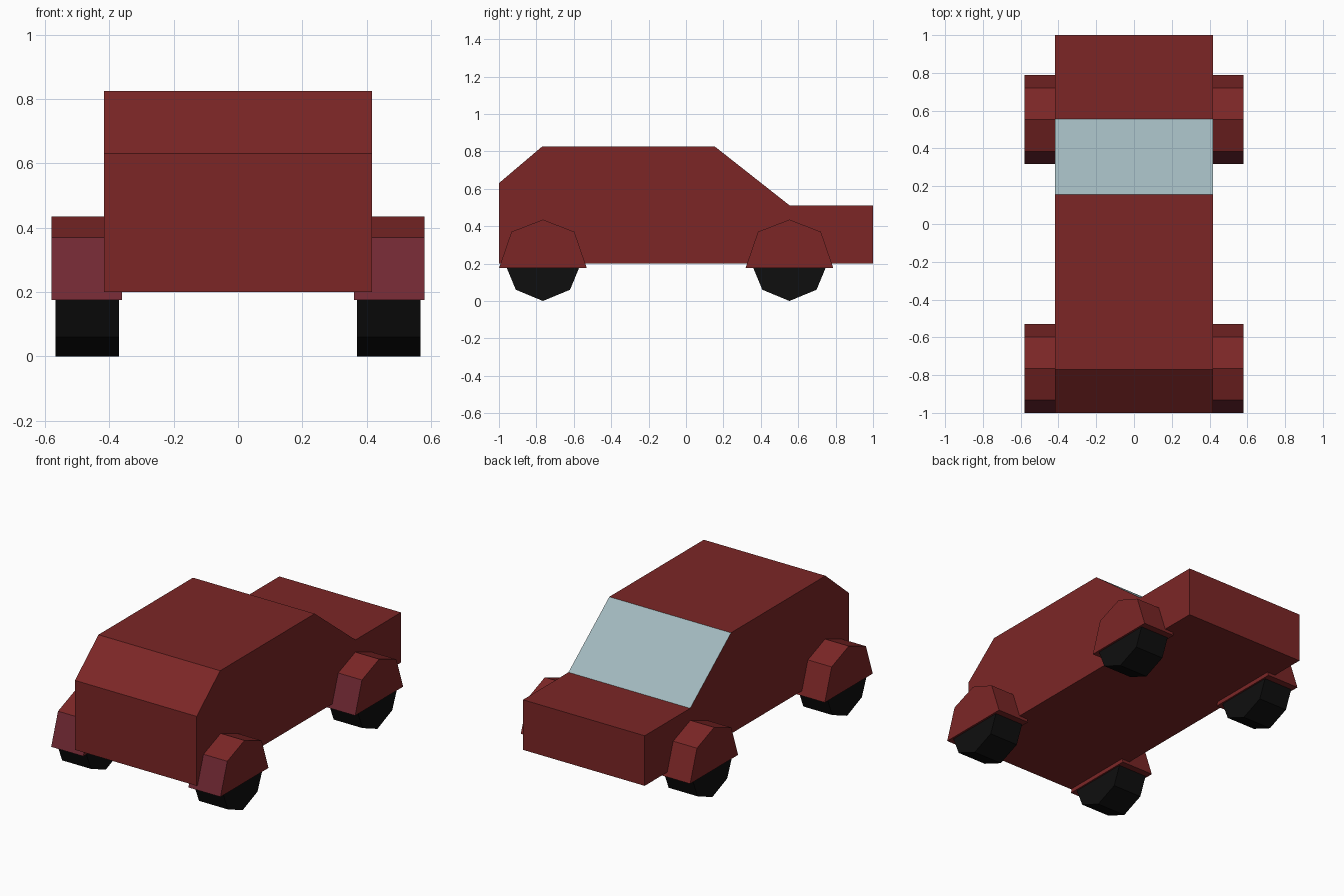
import bpy, bmesh, math

if "Cube" in bpy.data.objects:
    bpy.data.objects.remove(bpy.data.objects["Cube"])


def material(name, rgb):
    m = bpy.data.materials.new(name)
    m.diffuse_color = (*rgb, 1.0)
    m.use_nodes = True
    m.node_tree.nodes["Principled BSDF"].inputs["Base Color"].default_value = m.diffuse_color
    return m


RED = material("dark_red_paint", (0.2, 0.0195, 0.0195))
PLUM = material("plum_paint", (0.165, 0.0215, 0.033))
GLASS = material("pale_blue_glass", (0.355, 0.48, 0.51))
BLACK = material("black_rubber", (0.0045, 0.0045, 0.0045))


def extrude_profile(name, profile, x0, x1, mats, rule=None):
    """Flat-shaded prism: a (y, z) profile swept along x from x0 to x1."""
    bm = bmesh.new()
    face = bm.faces.new([bm.verts.new((x0, y, z)) for y, z in profile])
    ext = bmesh.ops.extrude_face_region(bm, geom=[face])
    moved = [g for g in ext["geom"] if isinstance(g, bmesh.types.BMVert)]
    bmesh.ops.translate(bm, verts=moved, vec=(x1 - x0, 0, 0))
    bmesh.ops.recalc_face_normals(bm, faces=bm.faces[:])
    bm.normal_update()
    for f in bm.faces:
        f.material_index = int(bool(rule and rule(f.normal)))
    mesh = bpy.data.meshes.new(name)
    bm.to_mesh(mesh)
    bm.free()
    for m in mats:
        mesh.materials.append(m)
    ob = bpy.data.objects.new(name, mesh)
    bpy.context.collection.objects.link(ob)
    return ob


# Body shell, the sloped face towards the bonnet is the windscreen
body = [(-1, 0.2), (1, 0.2), (1, 0.51), (0.555, 0.51),
        (0.155, 0.825), (-0.77, 0.825), (-1, 0.63)]
extrude_profile("body", body, -0.417, 0.417, [RED, GLASS],
                lambda n: n.y > 0.3 and n.z > 0.3)

# Eight-sided wheels, each under a half-octagon mudguard
R = 0.205
for end, yc in (("rear", -0.765), ("front", 0.553)):
    wheel = [(yc + R * math.cos(k * math.pi / 4), R + R * math.sin(k * math.pi / 4))
             for k in range(8)]
    guard = [(yc - 0.235, 0.175), (yc + 0.235, 0.175), (yc + 0.168, 0.37),
             (yc, 0.435), (yc - 0.168, 0.37)]
    for side, s in (("left", -1), ("right", 1)):
        extrude_profile(f"{end}_{side}_wheel", wheel, s * 0.37, s * 0.568, [BLACK])
        # The steep face towards -y is plum
        extrude_profile(f"{end}_{side}_mudguard", guard, s * 0.36, s * 0.58,
                        [RED, PLUM], lambda n: n.y < -0.7)
